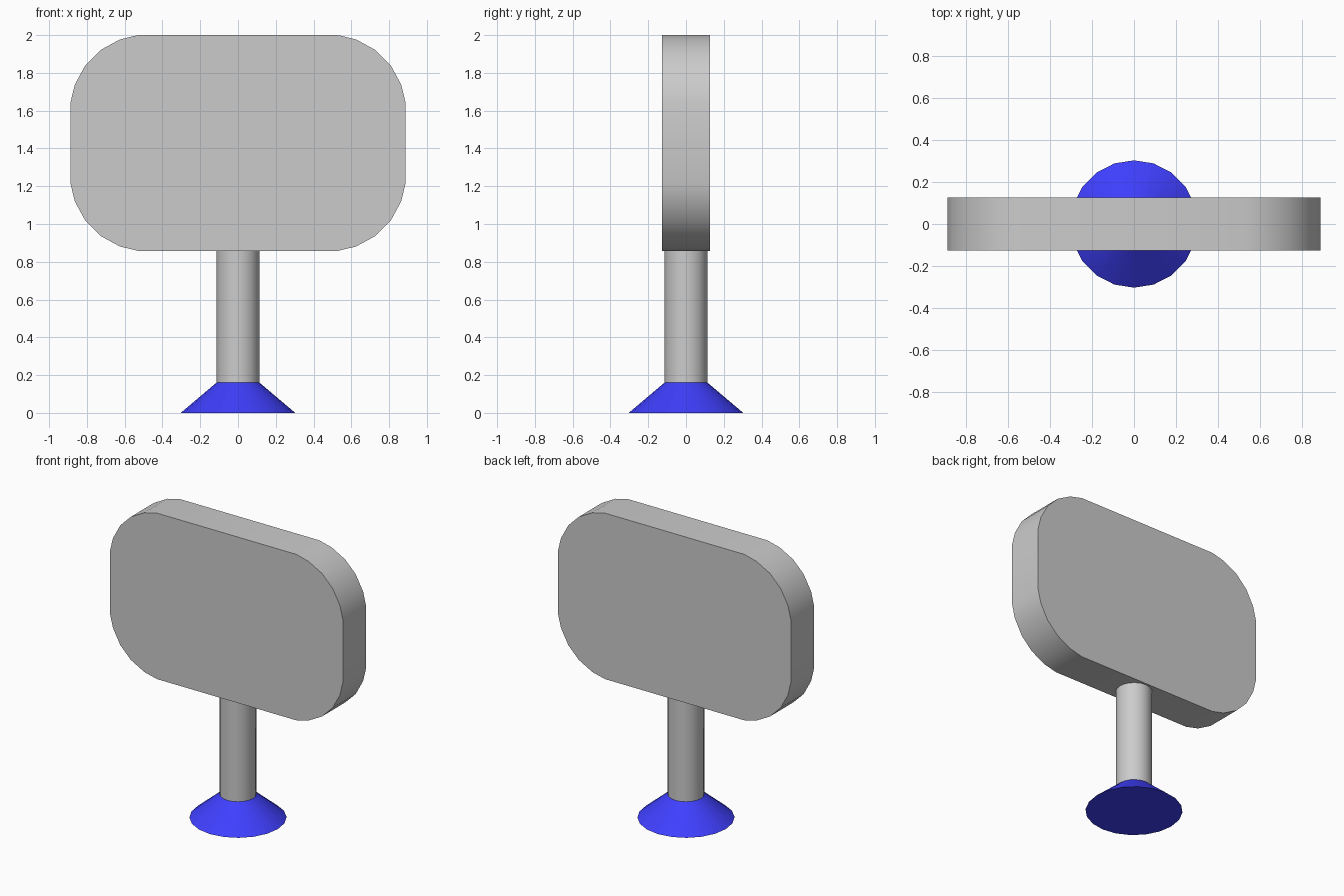
import bpy
import bmesh
import math

if "Cube" in bpy.data.objects:
    bpy.data.objects.remove(bpy.data.objects["Cube"])


def smooth(obj):
    bpy.ops.object.select_all(action='DESELECT')
    obj.select_set(True)
    bpy.context.view_layer.objects.active = obj
    bpy.ops.object.shade_smooth_by_angle(angle=math.radians(35))


def round_part(name, r_bottom, r_top, z0, z1):
    bpy.ops.mesh.primitive_cone_add(vertices=20, radius1=r_bottom, radius2=r_top,
                                    depth=z1 - z0, location=(0, 0, (z0 + z1) / 2))
    obj = bpy.context.object
    obj.name = name
    smooth(obj)
    return obj


# Flared blue foot
foot = round_part("flared_foot", 0.303, 0.114, 0.0, 0.16)
blue = bpy.data.materials.new("blue")
blue.diffuse_color = (0.05, 0.05, 1.0, 1.0)
blue.use_nodes = True
blue.node_tree.nodes["Principled BSDF"].inputs["Base Color"].default_value = blue.diffuse_color
foot.data.materials.append(blue)

# Post
round_part("post", 0.114, 0.114, 0.16, 0.858)

# Sign panel: one rounded corner, mirrored into a full outline
half_w, half_h, half_d, mid_z = 0.887, 0.571, 0.126, 1.429
inset = [(0.357, 0.0), (0.262, 0.023), (0.159, 0.079),
         (0.079, 0.159), (0.023, 0.262), (0.0, 0.357)]
corner = [(half_w - dx, half_h - dz) for dx, dz in inset]
outline = (corner
           + [(x, -z) for x, z in reversed(corner)]
           + [(-x, -z) for x, z in corner]
           + [(-x, z) for x, z in reversed(corner)])

bm = bmesh.new()
face = bm.faces.new([bm.verts.new((x, -half_d, mid_z + z)) for x, z in outline])
side = bmesh.ops.extrude_face_region(bm, geom=[face], use_keep_orig=True)
moved = [v for v in side["geom"] if isinstance(v, bmesh.types.BMVert)]
bmesh.ops.translate(bm, verts=moved, vec=(0, 2 * half_d, 0))
bmesh.ops.recalc_face_normals(bm, faces=bm.faces)
mesh = bpy.data.meshes.new("sign_panel")
bm.to_mesh(mesh)
bm.free()
panel = bpy.data.objects.new("sign_panel", mesh)
bpy.context.collection.objects.link(panel)
smooth(panel)
